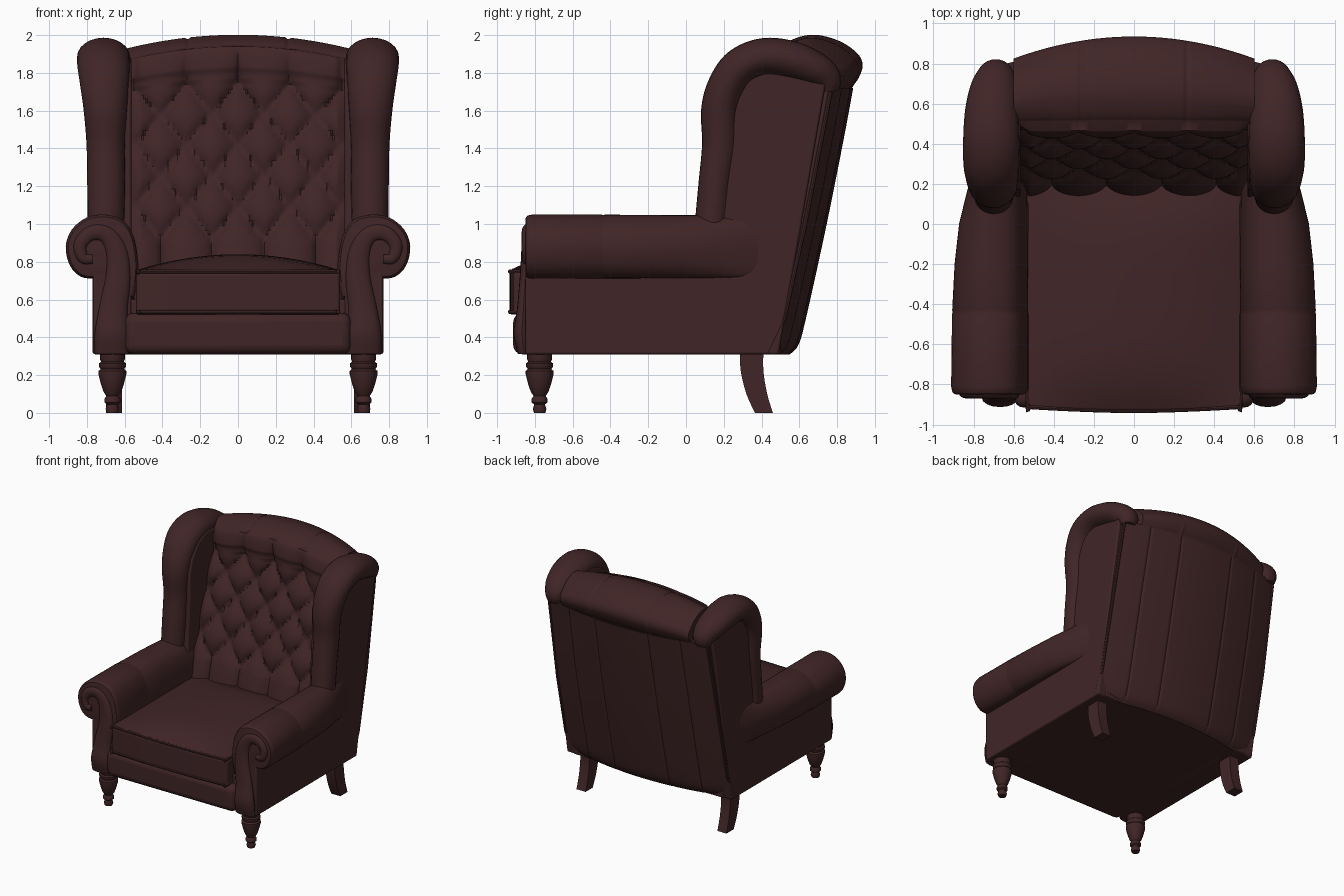
import bpy, bmesh, math
from mathutils import Vector

if "Cube" in bpy.data.objects:
    bpy.data.objects.remove(bpy.data.objects["Cube"])

leather = bpy.data.materials.new("dark brown leather")
leather.diffuse_color = (0.052, 0.0185, 0.0195, 1)
leather.use_nodes = True
leather.node_tree.nodes["Principled BSDF"].inputs["Base Color"].default_value = leather.diffuse_color


def finish(name, bm, mirror=False, bevel=0, angle=40):
    bmesh.ops.recalc_face_normals(bm, faces=bm.faces)
    me = bpy.data.meshes.new(name)
    bm.to_mesh(me)
    bm.free()
    ob = bpy.data.objects.new(name, me)
    bpy.context.collection.objects.link(ob)
    me.materials.append(leather)
    bpy.ops.object.select_all(action='DESELECT')
    ob.select_set(True)
    bpy.context.view_layer.objects.active = ob
    bpy.ops.object.shade_smooth_by_angle(angle=math.radians(angle))
    if bevel:
        b = ob.modifiers.new("bevel", 'BEVEL')
        b.width, b.segments, b.limit_method, b.angle_limit = bevel, 4, 'ANGLE', math.radians(35)
    if mirror:
        ob.modifiers.new("mirror", 'MIRROR')
    return ob


def spline(pts, n):
    """Catmull-Rom curve through points of any dimension, n samples per span."""
    p = [pts[0]] + list(pts) + [pts[-1]]
    out = []
    for i in range(1, len(p) - 2):
        for k in range(n):
            t = k / n
            out.append(tuple(0.5 * (2 * b + (c - a) * t + (2 * a - 5 * b + 4 * c - d) * t * t
                                    + (3 * b - a - 3 * c + d) * t ** 3)
                             for a, b, c, d in zip(p[i - 1], p[i], p[i + 1], p[i + 2])))
    return out + [tuple(pts[-1])]


def loft(name, rings, closed=False, **kw):
    """Skin a list of closed rings, capping the ends unless closed."""
    bm = bmesh.new()
    vs = [[bm.verts.new(c) for c in r] for r in rings]
    n = len(vs[0])
    for a, b in zip(vs, vs[1:] + vs[:1] if closed else vs[1:]):
        for i in range(n):
            j = (i + 1) % n
            bm.faces.new((a[i], a[j], b[j], b[i]))
    if not closed:
        bm.faces.new(vs[0])
        bm.faces.new(vs[-1])
    return finish(name, bm, **kw)


def sweep(name, path, axis, sides=20, closed=False, **kw):
    """Elliptical tube; path points are x, y, z, radius along axis, radius across."""
    axis, rings, m = Vector(axis), [], len(path)
    for i, p in enumerate(path):
        q0 = path[(i - 1) % m] if closed else path[max(i - 1, 0)]
        q1 = path[(i + 1) % m] if closed else path[min(i + 1, m - 1)]
        side = (Vector(q1[:3]) - Vector(q0[:3])).cross(axis).normalized()
        rings.append([Vector(p[:3]) + axis * p[3] * math.cos(a) + side * p[4] * math.sin(a)
                      for a in (2 * math.pi * k / sides for k in range(sides))])
    return loft(name, rings, closed, **kw)


def box(name, x, y, z, bevel, cuts=0, shape=None):
    bm = bmesh.new()
    bmesh.ops.create_cube(bm, size=1)
    if cuts:
        bmesh.ops.subdivide_edges(bm, edges=bm.edges[:], cuts=cuts, use_grid_fill=True)
    for v in bm.verts:
        v.co = Vector([(a + b) / 2 + c * (b - a) for (a, b), c in zip((x, y, z), v.co)])
        if shape:
            shape(v.co)
    return finish(name, bm, bevel=bevel)


# base and front rail
box("base", (-0.7, 0.7), (-0.84, 0.5), (0.312, 0.6), 0.01)
box("front_rail", (-0.6, 0.6), (-0.915, -0.6), (0.31, 0.53), 0.05)


# seat cushion, domed on top and bowed at the front
def dome(c):
    u, v = min(abs(c.x) / 0.54, 1), min(abs(c.y + 0.36) / 0.57, 1)
    if c.z > 0.6:
        c.z += 0.085 * (1 - u ** 2) * (1 - v ** 4) * (c.z - 0.6) / 0.155
    if c.y < -0.8:
        c.y += 0.02 * u * u


box("seat_cushion", (-0.54, 0.54), (-0.935, 0.25), (0.52, 0.755), 0.035, 14, dome)
for n, z in (("upper", 0.748), ("lower", 0.535)):
    pipe = [(-0.53, 0.1, z), (-0.53, -0.85, z), (-0.52, -0.9, z), (-0.48, -0.915, z), (0, -0.932, z),
            (0.48, -0.915, z), (0.52, -0.9, z), (0.53, -0.85, z), (0.53, 0.1, z)]
    sweep(n + "_cushion_piping", [p + (0.011, 0.011) for p in spline(pipe, 5)], (0, 0, 1), 8)

# outer sides: base side and wing panel in one outline
side = [(-0.85, 0.31), (-0.85, 0.75), (0.1, 0.75), (0.14, 1.0), (0.17, 1.4), (0.17, 1.6), (0.2, 1.72),
        (0.28, 1.83), (0.4, 1.885), (0.55, 1.87), (0.68, 1.82), (0.74, 1.75), (0.61, 1.0), (0.49, 0.31)]
loft("side_panel", [[(x, y, z) for y, z in side] for x in (0.565, 0.768)], mirror=True, bevel=0.012)

# rolled wing rim
wing = [(0.7, 0.13, 0.93, 0.095, 0.09), (0.698, 0.155, 1.2, 0.1, 0.09), (0.7, 0.18, 1.42, 0.102, 0.095),
        (0.702, 0.18, 1.6, 0.115, 0.1), (0.707, 0.215, 1.73, 0.128, 0.1), (0.712, 0.29, 1.835, 0.138, 0.1),
        (0.712, 0.42, 1.885, 0.14, 0.1), (0.71, 0.57, 1.865, 0.132, 0.1), (0.7, 0.69, 1.815, 0.115, 0.09),
        (0.69, 0.745, 1.76, 0.09, 0.08), (0.69, 0.755, 1.7, 0.06, 0.05)]
sweep("wing_rim", spline(wing, 6), (1, 0, 0), 24, mirror=True)

# rolled arms, drawn in towards the wing at the rear, with a stitched seam
arm = spline([(0.55, 0.6), (0.53, 0.72), (0.53, 0.82), (0.555, 0.94), (0.61, 1.02), (0.7, 1.05), (0.8, 1.035),
              (0.88, 0.97), (0.912, 0.88), (0.89, 0.78), (0.83, 0.72), (0.75, 0.71)], 4)
rings = []
for y, s, pull in ((-0.85, 0.86, 0), (-0.847, 0.93, 0), (-0.835, 0.975, 0), (-0.81, 1, 0), (-0.45, 1, 0.03),
                   (-0.44, 0.982, 0.03), (-0.43, 0.995, 0.03), (-0.2, 0.985, 0.1), (0, 0.98, 0.25),
                   (0.15, 0.975, 0.5), (0.3, 0.97, 0.8), (0.42, 0.95, 1.05)):
    ring = []
    for x, z in arm:
        x, z = 0.72 + (x - 0.72) * s, 0.86 + (z - 0.86) * s
        ring.append((x - max(0, x - 0.74) * 0.85 * pull, y, z))
    rings.append(ring)
loft("arm", rings, mirror=True)

# scrolled arm facing: column curling outwards
scroll = [(0.668, -0.855, 0.312, 0.035, 0.09), (0.668, -0.868, 0.42, 0.045, 0.09),
          (0.66, -0.86, 0.55, 0.035, 0.075), (0.635, -0.85, 0.72, 0.03, 0.065),
          (0.645, -0.847, 0.86, 0.025, 0.055), (0.7, -0.845, 0.945, 0.025, 0.045),
          (0.78, -0.845, 0.95, 0.025, 0.04), (0.835, -0.845, 0.89, 0.025, 0.036),
          (0.82, -0.845, 0.82, 0.024, 0.03), (0.77, -0.845, 0.815, 0.02, 0.025)]
sweep("arm_facing", spline(scroll, 5), (0, 1, 0), 16, mirror=True)

# tufted back with rolled top
profile = spline([(0.17, 0.6), (0.19, 0.8), (0.28, 1.1), (0.385, 1.45), (0.475, 1.75), (0.475, 1.84), (0.51, 1.94),
                  (0.6, 1.99), (0.7, 2.0), (0.82, 1.965), (0.91, 1.9), (0.935, 1.84), (0.915, 1.775),
                  (0.87, 1.7), (0.8, 1.5), (0.6, 0.9), (0.5, 0.6)], 12)
front_count = 6 * 12
A, B, TOP, LOW = 0.137, 0.165, 1.75, 0.925


def tuft(x, z):
    if z > TOP:
        h = abs(math.sin(math.pi * x / (2 * A))) ** 0.5
        return h + (1 - h) * min(1, (z - TOP) / 0.2)
    if z < LOW:
        return abs(math.cos(math.pi * x / (2 * A))) ** 0.5
    u, v = (x / A + (z - TOP) / B) / 2, (x / A - (z - TOP) / B) / 2
    return abs(math.sin(math.pi * u) * math.sin(math.pi * v)) ** 0.45


rings = []
for i in range(-60, 61):
    x = i * 0.01
    q = (x / 0.6) ** 2
    ring = []
    for k, (y, z) in enumerate(profile):
        groove = 0.012 * max(0, 1 - abs(abs(x) - 0.265) / 0.015)
        if k <= front_count:
            y += 0.02 - 0.065 * tuft(x, z) * min(1, (0.62 - abs(x)) / 0.1)
        elif z > 1.7:
            z -= groove
        y -= 0.11 * q * min(1, max(0, (y - 0.5) / 0.4))
        z -= 0.075 * q * min(1, max(0, (z - 1.4) / 0.5))
        ring.append((x, y, z))
    rings.append(ring)
loft("tufted_back", rings, angle=50)

# outer back panel, bowed, with vertical seams
rings = []
for y, z in spline([(0.55, 0.31), (0.595, 0.36), (0.635, 0.5), (0.745, 1.0), (0.835, 1.45), (0.885, 1.72)], 5):
    w = 0.755 - 0.03 * max(0, z - 1.2)
    row = []
    for i in range(-60, 61):
        x = w * i / 60
        seam = 0.006 if abs(i) in (20, 42) else 0
        row.append((x, y - 0.115 * (i / 60) ** 2 - seam, z))
    rings.append(row + [(w, y - 0.2, z), (-w, y - 0.2, z)])
loft("outer_back", rings)
# piping down the rear corners
sweep("rear_piping", [(0.757, 0.435, 0.32, 0.012, 0.012), (0.757, 0.52, 0.5, 0.012, 0.012),
                      (0.757, 0.63, 1.0, 0.012, 0.012), (0.74, 0.765, 1.7, 0.012, 0.012)],
      (1, 0, 0), 8, mirror=True)

# turned front legs
turned = [(0.03, 0), (0.036, 0.02), (0.028, 0.045), (0.042, 0.055), (0.042, 0.075), (0.032, 0.09), (0.046, 0.11),
          (0.06, 0.15), (0.074, 0.205), (0.074, 0.222), (0.062, 0.232), (0.072, 0.245), (0.072, 0.262),
          (0.06, 0.27), (0.066, 0.285), (0.066, 0.33)]
loft("front_leg", [[(0.665 + r * math.cos(a), -0.775 + r * math.sin(a), z)
                    for a in (math.pi * k / 12 for k in range(24))] for r, z in turned], mirror=True)

# swept square back legs
leg = spline([(0.285, 0.41, 0.33), (0.29, 0.41, 0.22), (0.32, 0.43, 0.1), (0.365, 0.46, 0)], 4)
loft("back_leg", [[(0.615, a, z), (0.7, a, z), (0.7, b, z), (0.615, b, z)] for a, b, z in leg], mirror=True)
